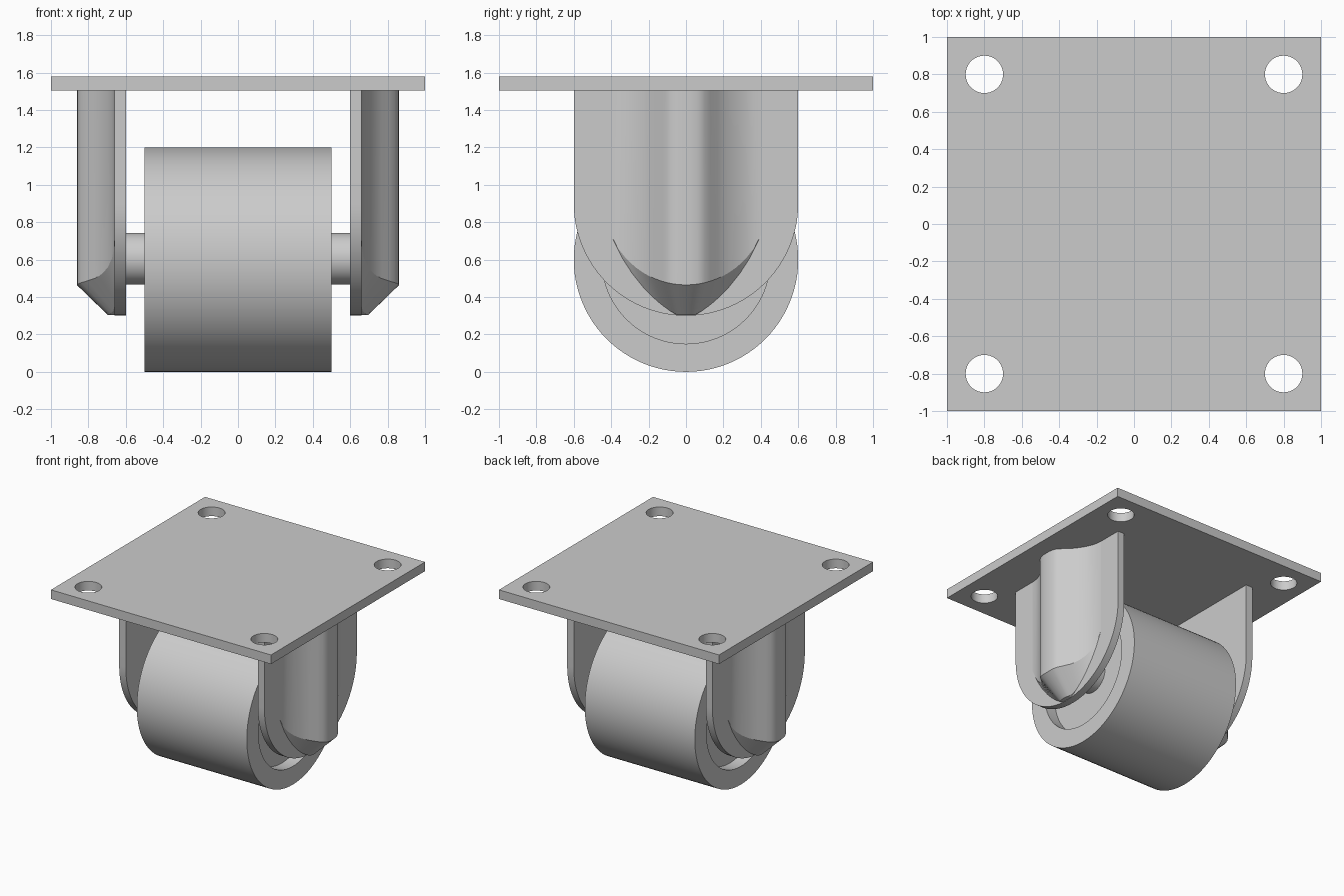
import bpy, bmesh, math

if "Cube" in bpy.data.objects:
    bpy.data.objects.remove(bpy.data.objects["Cube"])

def finish(name, bm, angle=30, mirror=False):
    me = bpy.data.meshes.new(name)
    bm.to_mesh(me)
    bm.free()
    ob = bpy.data.objects.new(name, me)
    bpy.context.collection.objects.link(ob)
    if mirror:
        ob.modifiers.new("Mirror", 'MIRROR').use_clip = False
    bpy.ops.object.select_all(action='DESELECT')
    bpy.context.view_layer.objects.active = ob
    ob.select_set(True)
    bpy.ops.object.shade_smooth_by_angle(angle=math.radians(angle))
    return ob

def interp(pts, t):
    for (a, u), (b, v) in zip(pts, pts[1:]):
        if t <= b:
            return u + (v - u) * (t - a) / (b - a)
    return pts[-1][1]

def revolve_x(name, profile, z, seg=96):
    """Spin an (x, radius) profile around the x axis."""
    bm = bmesh.new()
    rings = []
    for x, r in profile:
        rings.append([bm.verts.new((x, r * math.cos(2 * math.pi * i / seg),
                                    z + r * math.sin(2 * math.pi * i / seg))) for i in range(seg)])
    for a, b in zip(rings, rings[1:]):
        for i in range(seg):
            j = (i + 1) % seg
            bm.faces.new((a[i], a[j], b[j], b[i]))
    bm.faces.new(rings[0])
    bm.faces.new(rings[-1])
    bmesh.ops.recalc_face_normals(bm, faces=bm.faces)
    return finish(name, bm)

# Wheel with recessed sides, and the axle
revolve_x("wheel", [(-0.4, 0.45), (-0.5, 0.45), (-0.5, 0.6), (0.5, 0.6), (0.5, 0.45), (0.4, 0.45)], 0.6)
revolve_x("axle", [(-0.62, 0.138), (0.62, 0.138)], 0.605, 48)

# Mounting plate: filled outline with four bolt holes
cu = bpy.data.curves.new("mounting_plate", 'CURVE')
cu.dimensions, cu.fill_mode, cu.extrude = '2D', 'BOTH', 0.0375

def add_loop(pts):
    sp = cu.splines.new('POLY')
    sp.points.add(len(pts) - 1)
    for p, (x, y) in zip(sp.points, pts):
        p.co = (x, y, 0, 1)
    sp.use_cyclic_u = True

add_loop([(-1, -1), (1, -1), (1, 1), (-1, 1)])
for cx in (-0.8, 0.8):
    for cy in (-0.8, 0.8):
        add_loop([(cx + 0.1 * math.cos(math.pi * i / 24), cy + 0.1 * math.sin(math.pi * i / 24))
                  for i in range(48)])
plate = bpy.data.objects.new("mounting_plate", cu)
plate.location.z = 1.5425
bpy.context.collection.objects.link(plate)
bpy.ops.object.select_all(action='DESELECT')
bpy.context.view_layer.objects.active = plate
plate.select_set(True)
bpy.ops.object.convert(target='MESH')
bpy.ops.object.shade_smooth_by_angle(angle=math.radians(30))

# Fork cheeks: round-bottomed plates
bm = bmesh.new()
outline = [(-0.6, 1.505)] + [(-0.6 * math.cos(math.pi * i / 48), 0.9 - 0.6 * math.sin(math.pi * i / 48))
                             for i in range(49)] + [(0.6, 1.505)]
f = bm.faces.new([bm.verts.new((0.6, y, z)) for y, z in outline])
ext = bmesh.ops.extrude_face_region(bm, geom=[f], use_keep_orig=True)
bmesh.ops.translate(bm, vec=(0.06, 0, 0), verts=[v for v in ext['geom'] if isinstance(v, bmesh.types.BMVert)])
bmesh.ops.recalc_face_normals(bm, faces=bm.faces)
finish("fork_cheek", bm, mirror=True)

# Stiffening ribs: bell-shaped section, arched and chamfered at the bottom
bell = [(0, 0.202), (0.03, 0.201), (0.06, 0.197), (0.08, 0.19), (0.1, 0.179), (0.13, 0.15), (0.17, 0.107),
        (0.2, 0.081), (0.23, 0.06), (0.27, 0.036), (0.32, 0.014), (0.36, 0.004), (0.4, 0)]
toe = [(0, 0.303), (0.05, 0.305), (0.1, 0.335), (0.168, 0.39), (0.249, 0.472), (0.33, 0.585), (0.4, 0.729)]
toe_height = [(0, 0.035), (0.04, 0.03), (0.1, 0), (0.4, 0)]
bm = bmesh.new()
rings = [[], [], [], []]
for y, h in [(-y, h) for y, h in bell[:0:-1]] + bell:
    t = y * (0.5 + 0.5 * abs(y) / 0.4)
    zt = interp(toe, abs(t))
    zu = 0.9 - math.sqrt(0.435 ** 2 - y * y)
    for ring, co in zip(rings, [(0.66 + h, y, 1.505), (0.66 + h, y, zu),
                                (0.66 + min(h, interp(toe_height, abs(t))), t, zt), (0.66, t, zt)]):
        ring.append(bm.verts.new(co))
for a, b in zip(rings, rings[1:]):
    for i in range(len(a) - 1):
        bm.faces.new((a[i], b[i], b[i + 1], a[i + 1]))
bmesh.ops.remove_doubles(bm, verts=bm.verts, dist=0.0005)
finish("fork_rib", bm, angle=25, mirror=True)
